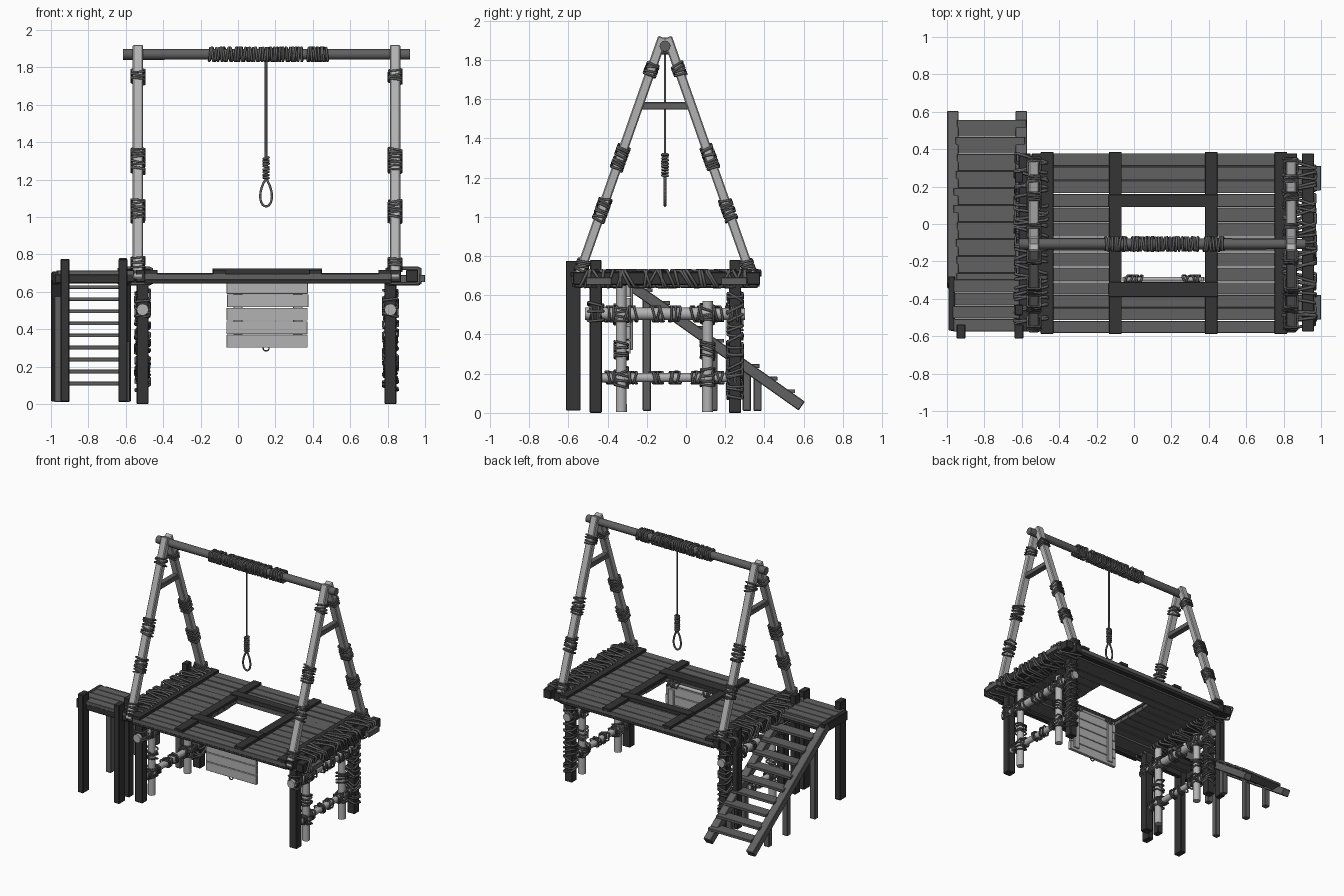
import bpy, bmesh, math, random
from mathutils import Vector, Matrix

if "Cube" in bpy.data.objects:
    bpy.data.objects.remove(bpy.data.objects["Cube"])

random.seed(4)

def material(name, g):
    m = bpy.data.materials.new(name)
    m.diffuse_color = (g, g, g, 1)
    m.use_nodes = True
    m.node_tree.nodes["Principled BSDF"].inputs["Base Color"].default_value = m.diffuse_color
    return m

DARK = material("dark_wood", 0.035)
MID = material("mid_wood", 0.12)
PALE = material("pale_wood", 0.45)
ROPE = material("rope_fibre", 0.11)

def frame(p0, p1):
    d = (p1 - p0).normalized()
    u = Vector((0, 1, 0)) if abs(d.x) > 0.9 else Vector((1, 0, 0))
    return u, d.cross(u).normalized(), d

def finish(name, bm, mat):
    me = bpy.data.meshes.new(name)
    bm.to_mesh(me)
    bm.free()
    ob = bpy.data.objects.new(name, me)
    bpy.context.collection.objects.link(ob)
    me.materials.append(mat)
    return ob

def beam(name, p0, p1, w, h, mat=DARK, bevel=0.004):
    """Square timber between two points; w across, h in the other direction."""
    p0, p1 = Vector(p0), Vector(p1)
    u, v, d = frame(p0, p1)
    L = (p1 - p0).length
    bm = bmesh.new()
    rot = Matrix((u * w, v * h, d * L)).transposed().to_4x4()
    bmesh.ops.create_cube(bm, size=1, matrix=Matrix.Translation((p0 + p1) / 2) @ rot)
    bmesh.ops.recalc_face_normals(bm, faces=bm.faces)
    ob = finish(name, bm, mat)
    if bevel:
        b = ob.modifiers.new("worn_edges", 'BEVEL')
        b.width, b.segments = bevel, 1
    return ob

def slab(name, x0, x1, y0, y1, z0, z1, mat=MID):
    return beam(name, (x0, (y0 + y1) / 2, (z0 + z1) / 2), (x1, (y0 + y1) / 2, (z0 + z1) / 2),
                y1 - y0, z1 - z0, mat, 0.002)

def rod(name, p0, p1, r, mat=PALE):
    p0, p1 = Vector(p0), Vector(p1)
    u, v, d = frame(p0, p1)
    bm = bmesh.new()
    rot = Matrix((u, v, d)).transposed().to_4x4()
    bmesh.ops.create_cone(bm, cap_ends=True, segments=12, radius1=r, radius2=r * 0.96,
                          depth=(p1 - p0).length, matrix=Matrix.Translation((p0 + p1) / 2) @ rot)
    for f in bm.faces:
        f.smooth = len(f.verts) == 4
    return finish(name, bm, mat)

def rope(name, paths, r, cyclic):
    cu = bpy.data.curves.new(name, 'CURVE')
    cu.dimensions, cu.bevel_depth, cu.bevel_resolution = '3D', r, 1
    cu.use_fill_caps = True
    for pts in paths:
        s = cu.splines.new('POLY')
        s.points.add(len(pts) - 1)
        for q, p in zip(s.points, pts):
            q.co = (*p, 1)
        s.use_cyclic_u = cyclic
    ob = bpy.data.objects.new(name, cu)
    bpy.context.collection.objects.link(ob)
    cu.materials.append(ROPE)

def wraps(name, p0, p1, hu, hv, n, r=0.007, tilt=0.012, corner=0.75):
    """n slightly crooked rope rings around a timber of half sizes hu, hv."""
    p0, p1 = Vector(p0), Vector(p1)
    u, v, d = frame(p0, p1)
    c = corner
    shape = [(1, -c), (1, c), (c, 1), (-c, 1), (-1, c), (-1, -c), (-c, -1), (c, -1)]
    paths = []
    for i in range(n):
        o = p0.lerp(p1, i / max(1, n - 1))
        ta, tb = random.uniform(-tilt, tilt), random.uniform(-tilt, tilt)
        k = random.uniform(1, 1.08)
        paths.append([o + u * a * hu * k + v * b * hv * k + d * (a * ta + b * tb) for a, b in shape])
    rope(name, paths, r, True)

# deck planks, split around the trap opening
OX0, OX1, OY0, OY1 = -0.06, 0.38, -0.31, 0.09
for y0, y1, n, spans in ((-0.585, OY0, 4, [(-0.5, 0.82)]), (OY1, 0.38, 4, [(-0.5, 0.82)]),
                         (OY0, OY1, 5, [(-0.5, OX0 - 0.01), (OX1 + 0.01, 0.82)])):
    w = (y1 - y0) / n
    for i in range(n):
        for a, b in spans:
            dz = random.uniform(-0.003, 0.003)
            slab("deck_plank", a, b, y0 + i * w + 0.002, y0 + (i + 1) * w - 0.002, 0.665 + dz, 0.698 + dz)

# battens over the planks and around the opening
for x in (-0.465, -0.1, 0.413, 0.785):
    slab("deck_batten", x - 0.034, x + 0.034, -0.588, 0.385, 0.695, 0.718, DARK)
for y0, y1 in ((OY1, 0.157), (-0.39, OY0)):
    slab("opening_batten", -0.135, 0.45, y0, y1, 0.697, 0.726, DARK)

# long joists with ends standing out at the right
for y in (0.245, -0.445):
    slab("deck_joist", -0.56, 1.0, y - 0.065, y + 0.065, 0.652, 0.69, MID)
for y in (-0.56, 0.355):
    slab("edge_joist", -0.5, 0.82, y - 0.02, y + 0.02, 0.645, 0.668, DARK)

# roped end beams
for xs in ((-0.585, -0.515), (0.84, 0.93)):
    for x in xs:
        beam("end_beam", (x, -0.575, 0.685), (x, 0.378, 0.685), 0.065, 0.065)
    mid = (xs[0] + xs[1]) / 2
    wraps("end_beam_rope", (mid, -0.53, 0.685), (mid, 0.33, 0.685), 0.082, 0.04, 30, 0.008, 0.028, 0.88)

# legs and pale bracing posts, both ends
for x, ax in ((-0.51, -0.535), (0.815, 0.84)):
    for y in (-0.46, 0.25):
        beam("deck_leg", (x, y, 0), (x, y, 0.66), 0.064, 0.062)
    wraps("back_leg_rope", (x, 0.25, 0.09), (x, 0.25, 0.6), 0.037, 0.037, 19, 0.007, 0.022)
    wraps("front_leg_rope", (x, -0.46, 0.48), (x, -0.46, 0.55), 0.037, 0.037, 3)
    for y, top in ((-0.33, 0.65), (0.11, 0.57)):
        rod("brace_post", (x, y, 0.005), (x, y, top), 0.028)
        for z in (0.18, 0.32, 0.5):
            wraps("post_rope", (x, y, z - 0.035), (x, y, z + 0.035), 0.033, 0.033, 4, 0.006)
    for z, y0, y1, r in ((0.505, -0.515, 0.3, 0.032), (0.18, -0.43, 0.28, 0.024)):
        rod("brace_rail", (x, y0, z), (x, y1, z), r)
        for y in (-0.46, -0.38, -0.28, -0.15, -0.06, 0.06, 0.16, 0.24):
            if y > y0 + 0.04:
                wraps("rail_rope", (x, y - 0.018, z), (x, y + 0.018, z), r + 0.004, r + 0.004, 3, 0.006)

    # A-frame with rope bands and spreader
    for s in (-1, 1):
        foot, head = Vector((ax, -0.107 + s * 0.452, 0.665)), Vector((ax, -0.107 + s * 0.012, 1.915))
        beam("frame_leg", foot, head, 0.056, 0.048, PALE, 0.006)
        at = lambda z: foot.lerp(head, (z - foot.z) / (head.z - foot.z))
        for z in (0.75, 1.01, 1.06, 1.27, 1.33, 1.75):
            wraps("frame_rope", at(z - 0.022), at(z + 0.022), 0.033, 0.029, 4, 0.006, 0.008, 0.85)
    beam("frame_spreader", (ax, -0.24, 1.565), (ax, 0.026, 1.565), 0.045, 0.038, MID)

# crossbar with rope winding
rod("crossbar", (-0.615, -0.107, 1.87), (0.92, -0.107, 1.87), 0.029, MID)
for a, b, n in ((-0.15, -0.04, 8), (-0.01, 0.24, 17), (0.26, 0.34, 6), (0.38, 0.475, 7)):
    wraps("crossbar_rope", (a, -0.107, 1.87), (b, -0.107, 1.87), 0.034, 0.034, n, 0.007, 0.006)

# hanging rope, coil and loop
X, Y = 0.15, -0.107
rope("hanging_rope", [[(X, Y, 1.85), (X, Y, 1.2)]], 0.007, False)
wraps("rope_coil", (X, Y, 1.21), (X, Y, 1.315), 0.013, 0.013, 8, 0.007, 0.004, 0.5)
loop = [(X + 0.038 * math.sin(t) * math.sin(t / 2) ** 0.7, Y, 1.13 + 0.073 * math.cos(t))
        for t in (2 * math.pi * i / 24 for i in range(24))]
rope("rope_loop", [loop], 0.007, True)

# hanging trapdoor with hinges and ring
TY = -0.295
for i in range(5):
    z = 0.302 + i * 0.072
    j = random.uniform(-0.005, 0.005)
    slab("trapdoor_board", -0.058 + j, 0.376 + j, TY - 0.012, TY + 0.012, z, z + 0.069, PALE)
for x in (0.0, 0.32):
    beam("trapdoor_cleat", (x, TY + 0.018, 0.32), (x, TY + 0.018, 0.64), 0.05, 0.014, PALE)
rod("trapdoor_hinge_bar", (-0.05, TY, 0.672), (0.36, TY, 0.672), 0.013)
for x in (0.0, 0.31):
    wraps("hinge_rope", (x - 0.035, TY, 0.672), (x + 0.035, TY, 0.672), 0.018, 0.018, 5, 0.006)
rope("trapdoor_ring", [[(X + 0.016 * math.cos(a), TY - 0.005, 0.298 + 0.014 * math.sin(a))
                        for a in (i * math.pi / 5 for i in range(10))]], 0.004, True)

# stair landing
for i in range(4):
    y = -0.575 + i * 0.07
    j = random.uniform(-0.008, 0.008)
    slab("landing_plank", -0.965 + j, -0.56 + j, y, y + 0.067, 0.69, 0.715)
for y in (-0.555, -0.31):
    beam("landing_bearer", (-0.98, y, 0.67), (-0.57, y, 0.67), 0.035, 0.05)
for x in (-0.975, -0.6):
    beam("landing_side", (x, -0.57, 0.675), (x, -0.28, 0.675), 0.035, 0.07)
for x in (-0.925, -0.615):
    beam("landing_front_post", (x, -0.575, 0.012), (x, -0.575, 0.775), 0.048, 0.076)
for y in (-0.46, 0.25):
    beam("stair_inner_post", (-0.615, y, 0.015), (-0.615, y, 0.78), 0.045, 0.058)

# stairs
low, high = Vector((0, 0.59, 0.035)), Vector((0, -0.33, 0.685))
for x in (-0.968, -0.603):
    o = Vector((x, 0, 0))
    beam("stair_stringer", low + o, high + o, 0.062, 0.055, MID)
for i in range(10):
    p = low.lerp(high, 0.085 + i * 0.099)
    j = random.uniform(-0.01, 0.01)
    slab("stair_tread", -0.955 + j, -0.585 + j, p.y - 0.045, p.y + 0.045, p.z + 0.01, p.z + 0.03)
for x, y in ((-0.96, 0.365), (-0.6, 0.31), (-0.96, 0.14), (-0.6, 0.14), (-0.96, -0.2)):
    beam("stair_support", (x, y, 0.01), (x, y, 0.03 + (0.59 - y) * 0.7), 0.045, 0.042, MID)
